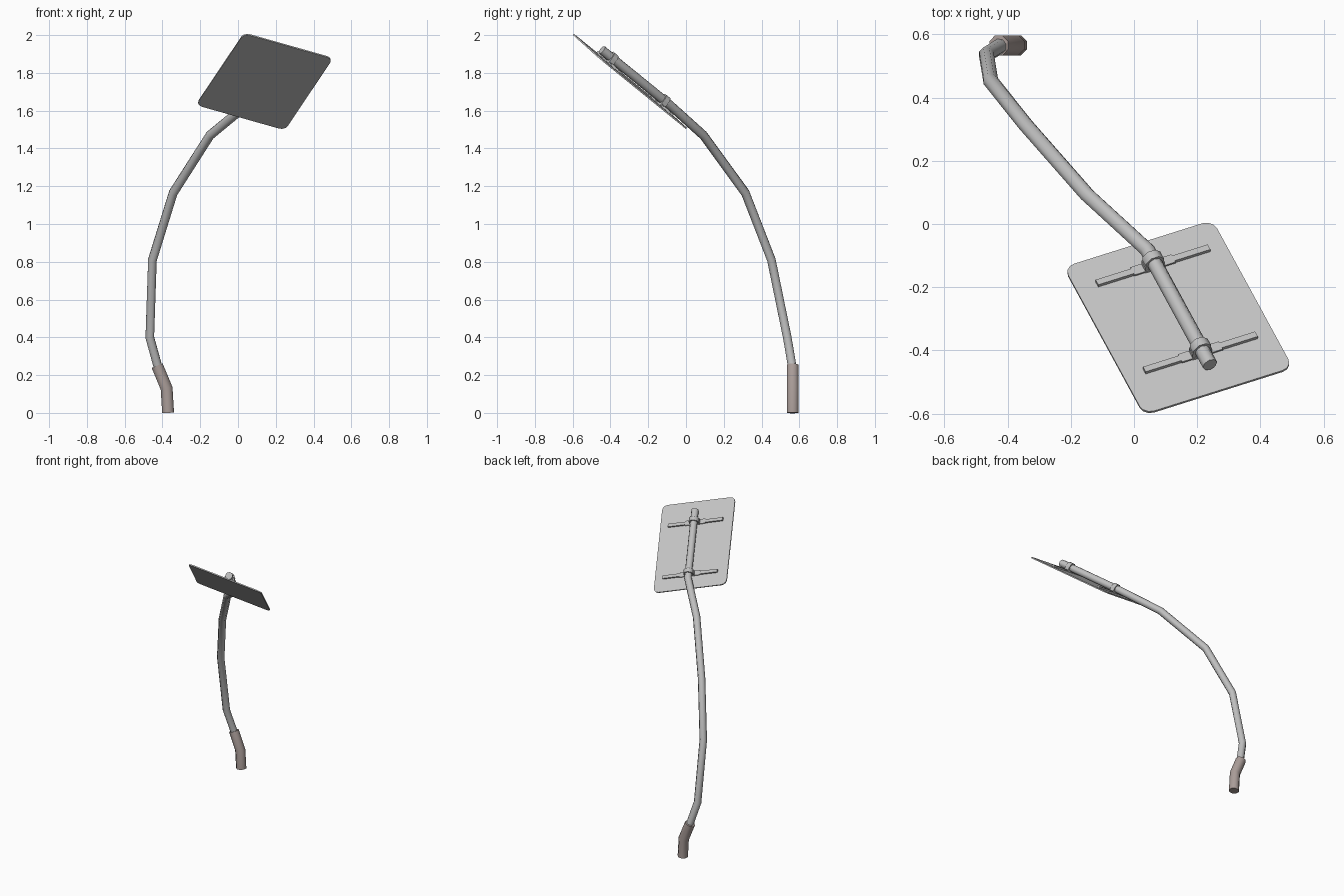
import bpy, bmesh, math
from mathutils import Vector, Matrix

if "Cube" in bpy.data.objects:
    bpy.data.objects.remove(bpy.data.objects["Cube"])


def material(name, rgb):
    m = bpy.data.materials.new(name)
    m.diffuse_color = (*rgb, 1)
    m.use_nodes = True
    m.node_tree.nodes["Principled BSDF"].inputs["Base Color"].default_value = m.diffuse_color
    return m


steel = material("pole grey", (0.52, 0.52, 0.52))
sheet = material("plate grey", (0.55, 0.55, 0.55))
rust = material("rusty brown", (0.40, 0.335, 0.315))

# Tilted frame of the sign plate: across, up the plate, out of its back
U = Vector((0.92, 0.29, -0.26)).normalized()
V = Vector((0.38, -0.72, 0.585))
V = (V - U * V.dot(U)).normalized()
N = V.cross(U).normalized()
if N.z < 0:
    N = -N
CENTRE = Vector((0.14, -0.297, 1.755))


def on_plate(u, v, n):
    return CENTRE + U * u + V * v + N * n


def finish(name, bm, mat, angle=None):
    bmesh.ops.recalc_face_normals(bm, faces=bm.faces)
    me = bpy.data.meshes.new(name)
    bm.to_mesh(me)
    bm.free()
    me.materials.append(mat)
    ob = bpy.data.objects.new(name, me)
    bpy.context.collection.objects.link(ob)
    if angle:
        bpy.ops.object.select_all(action='DESELECT')
        ob.select_set(True)
        bpy.context.view_layer.objects.active = ob
        bpy.ops.object.shade_smooth_by_angle(angle=math.radians(angle))
    return ob


def tube(name, points, radius, mat, sides=8):
    """Capped tube with mitred bends."""
    pts = [Vector(p) for p in points]
    dirs = [(b - a).normalized() for a, b in zip(pts, pts[1:])]
    d = dirs[0]
    side = Vector((1, 0, 0))
    side = (side - d * side.dot(d)).normalized()
    other = d.cross(side)
    ring = []
    for i in range(sides):
        a = 2 * math.pi * (i + 0.5) / sides
        ring.append(pts[0] + (side * math.cos(a) + other * math.sin(a)) * radius)
    bm = bmesh.new()
    prev = [bm.verts.new(p) for p in ring]
    bm.faces.new(prev)
    for k, d in enumerate(dirs):
        end = pts[k + 1]
        cut = d + dirs[k + 1] if k + 1 < len(dirs) else d
        ring = [p + d * ((end - p).dot(cut) / d.dot(cut)) for p in ring]
        cur = [bm.verts.new(p) for p in ring]
        for i in range(sides):
            j = (i + 1) % sides
            bm.faces.new((prev[i], prev[j], cur[j], cur[i]))
        prev = cur
    bm.faces.new(prev)
    return finish(name, bm, mat, 50)


def block(name, centre, size, mat):
    """Box aligned with the sign plate."""
    bm = bmesh.new()
    bmesh.ops.create_cube(bm, size=1)
    for vert in bm.verts:
        c = [centre[i] + vert.co[i] * size[i] for i in range(3)]
        vert.co = on_plate(*c)
    return finish(name, bm, mat)


# Rusty ground sleeve
tube("base_sleeve", [(-0.37, 0.565, 0), (-0.378, 0.565, 0.13),
                     (-0.428, 0.565, 0.25)], 0.034, rust)

# Bent pole, running up behind the plate
POLE_U, POLE_N = 0.006, 0.036
tube("bent_pole", [(-0.42, 0.565, 0.23), (-0.467, 0.536, 0.40),
                   (-0.453, 0.452, 0.81), (-0.343, 0.314, 1.165),
                   (-0.148, 0.092, 1.47),
                   on_plate(POLE_U, -0.265, POLE_N),
                   on_plate(POLE_U, 0.242, POLE_N)], 0.0245, steel)

# Sign plate with rounded corners
bm = bmesh.new()
HALF_W, HALF_H, R, THICK = 0.2555, 0.3255, 0.035, 0.008
outline = []
for q, (sx, sy) in enumerate([(1, 1), (-1, 1), (-1, -1), (1, -1)]):
    for s in range(4):
        a = math.pi / 2 * (q + s / 3)
        outline.append((sx * (HALF_W - R) + R * math.cos(a),
                        sy * (HALF_H - R) + R * math.sin(a)))
front = [bm.verts.new(on_plate(u, v, -THICK / 2)) for u, v in outline]
back = [bm.verts.new(on_plate(u, v, THICK / 2)) for u, v in outline]
bm.faces.new(front)
bm.faces.new(back)
for i in range(len(front)):
    j = (i + 1) % len(front)
    bm.faces.new((front[i], front[j], back[j], back[i]))
finish("sign_plate", bm, sheet)

# Two clamps: cross strip, saddle with ears, collar round the pole
for label, v in (("lower", -0.22), ("upper", 0.165)):
    block(label + "_strip", (POLE_U, v, 0.009), (0.385, 0.022, 0.012), steel)
    block(label + "_ears", (POLE_U, v, 0.012), (0.14, 0.034, 0.006), steel)
    block(label + "_saddle", (POLE_U, v, 0.018), (0.066, 0.030, 0.030), steel)
    tube(label + "_collar", [on_plate(POLE_U, v - 0.015, POLE_N),
                             on_plate(POLE_U, v + 0.015, POLE_N)], 0.033, steel)
